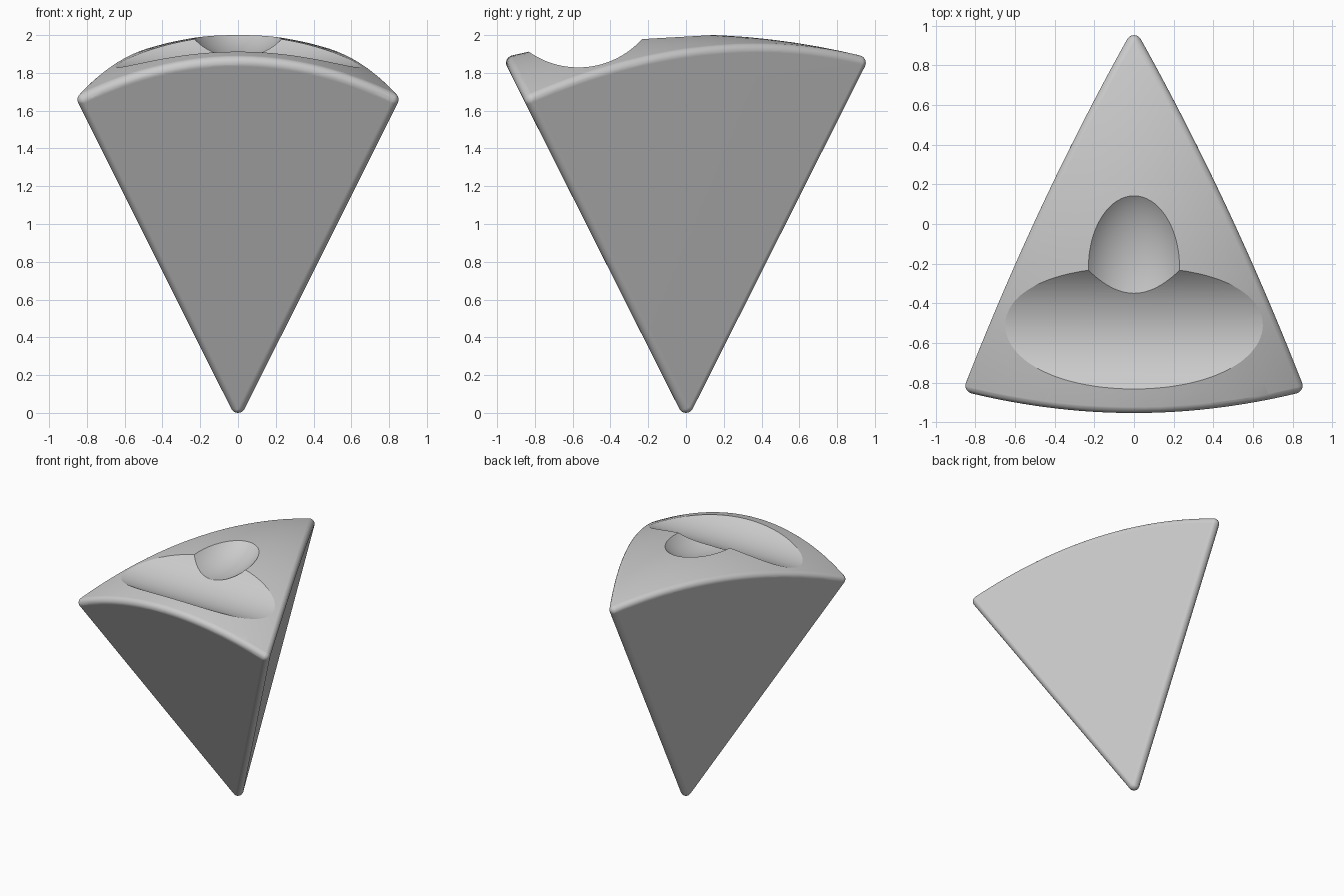
import bpy, bmesh, math
from mathutils import Vector, Matrix

if "Cube" in bpy.data.objects:
    bpy.data.objects.remove(bpy.data.objects["Cube"])

R = 0.04                       # edge rounding radius
APEX = Vector((0, 0, R))       # centre of the rounded bottom tip
PEAK, AX, AY = 1.963, 0.33, 0.132   # dome: z = PEAK - AX*x^2 - AY*y^2
N = 28                         # dome grid divisions

CORNERS = [Vector(c) - APEX for c in
           ((-0.815, -0.82, 1.668), (0.815, -0.82, 1.668), (0, 0.912, 1.853))]

grey = bpy.data.materials.new("light_grey")
grey.diffuse_color = (0.6, 0.6, 0.6, 1)
grey.use_nodes = True
grey.node_tree.nodes["Principled BSDF"].inputs["Base Color"].default_value = grey.diffuse_color


def dome_point(i, j):
    """Point where a ray from the tip meets the dome, and the dome normal."""
    d = (CORNERS[0] * i + CORNERS[1] * j + CORNERS[2] * (N - i - j)) / N
    q = AX * d.x ** 2 + AY * d.y ** 2
    k = PEAK - APEX.z
    t = 2 * k / (d.z + math.sqrt(d.z ** 2 + 4 * q * k))
    p = APEX + d * t
    return p, Vector((2 * AX * p.x, 2 * AY * p.y, 1)).normalized()


def make_object(name, bm):
    mesh = bpy.data.meshes.new(name)
    bmesh.ops.recalc_face_normals(bm, faces=bm.faces[:])
    bm.to_mesh(mesh)
    bm.free()
    mesh.materials.append(grey)
    ob = bpy.data.objects.new(name, mesh)
    bpy.context.collection.objects.link(ob)
    return ob


# Unit ball used to round the tip and the rim
ball = bmesh.new()
bmesh.ops.create_icosphere(ball, subdivisions=3, radius=R)
ball_points = [v.co.copy() for v in ball.verts]
ball.free()

# Wedge body: hull of rounded tip, rounded rim and domed top
bm = bmesh.new()
centres = [APEX]
for i in range(N + 1):
    for j in range(N + 1 - i):
        p, n = dome_point(i, j)
        if i == 0 or j == 0 or i + j == N:
            centres.append(p)
        bm.verts.new(p + n * R)
for c in centres:
    for b in ball_points:
        bm.verts.new(c + b)
bmesh.ops.remove_doubles(bm, verts=bm.verts[:], dist=0.0005)
bmesh.ops.convex_hull(bm, input=bm.verts[:])
bmesh.ops.delete(bm, geom=[v for v in bm.verts if not v.link_faces], context='VERTS')
bmesh.ops.dissolve_limit(bm, angle_limit=0.002, verts=bm.verts[:], edges=bm.edges[:])
body = make_object("wedge_body", bm)

# Wide trough cutter running left to right
bm = bmesh.new()
bmesh.ops.create_cone(bm, cap_ends=True, segments=160, radius1=0.454, radius2=0.454,
                      depth=2.4, matrix=Matrix.Translation((0, -0.57, 2.283))
                      @ Matrix.Rotation(math.pi / 2, 4, 'Y'))
trough = make_object("trough_cutter", bm)

# Oval hollow cutter behind the trough
bm = bmesh.new()
bmesh.ops.create_uvsphere(bm, u_segments=96, v_segments=64, radius=1,
                          matrix=Matrix.Translation((0, -0.25, 2.18))
                          @ Matrix.Diagonal((0.31, 0.49, 0.30, 1)))
hollow = make_object("hollow_cutter", bm)

# Carve both recesses
bpy.context.view_layer.objects.active = body
for cutter in (trough, hollow):
    cutter.hide_render = True
    mod = body.modifiers.new("carve", 'BOOLEAN')
    mod.operation = 'DIFFERENCE'
    mod.solver = 'EXACT'
    mod.object = cutter
    bpy.ops.object.modifier_apply(modifier=mod.name)
    bpy.data.objects.remove(cutter)

# Smooth shading, with recess rims kept crisp
body.select_set(True)
bpy.ops.object.shade_smooth_by_angle(angle=math.radians(22))
weighted = body.modifiers.new("weighted_normals", 'WEIGHTED_NORMAL')
weighted.keep_sharp = True
